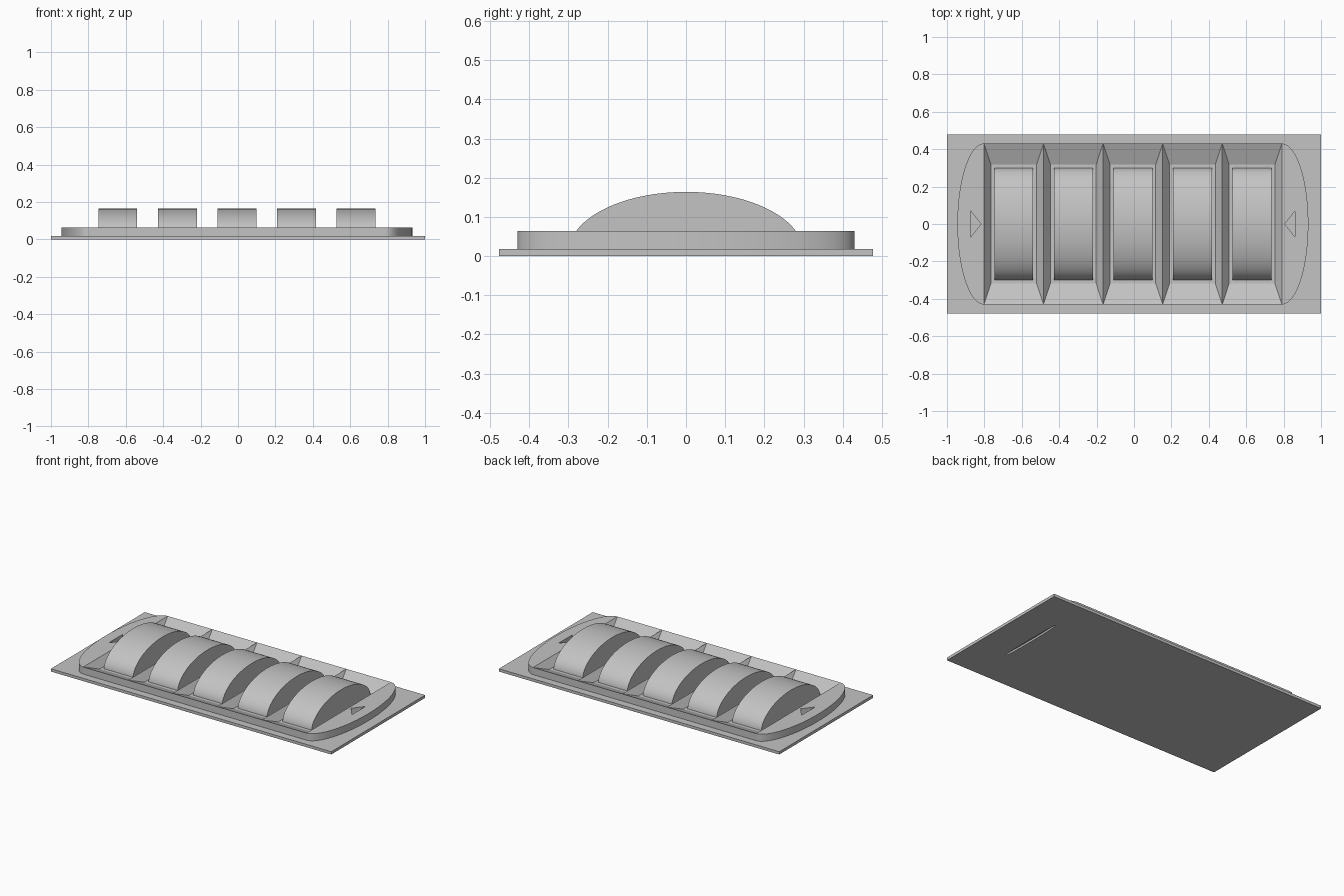
import bpy, bmesh
from math import sin, cos, pi, radians

cube = bpy.data.objects.get("Cube")
if cube:
    bpy.data.objects.remove(cube, do_unlink=True)

GREY = (0.55, 0.55, 0.55, 1)
mat = bpy.data.materials.new("plain grey")
mat.use_nodes = True
mat.diffuse_color = GREY
mat.node_tree.nodes["Principled BSDF"].inputs["Base Color"].default_value = GREY

BASE_TOP, RIM_TOP, WHEEL_TOP = 0.018, 0.064, 0.164
MID, PITCH, COUNT = -0.006, 0.3185, 5
HALF_Y = 0.43
END_X = PITCH * COUNT / 2


def finish(name, bm):
    bmesh.ops.recalc_face_normals(bm, faces=bm.faces)
    mesh = bpy.data.meshes.new(name)
    bm.to_mesh(mesh)
    bm.free()
    mesh.materials.append(mat)
    obj = bpy.data.objects.new(name, mesh)
    bpy.context.collection.objects.link(obj)
    return obj


def prism(name, points, offset):
    """Extrude a closed outline of 3D points along an offset."""
    bm = bmesh.new()
    face = bm.faces.new([bm.verts.new(p) for p in points])
    new = bmesh.ops.extrude_face_region(bm, geom=[face])["geom"]
    bmesh.ops.translate(bm, vec=offset,
                        verts=[v for v in new if isinstance(v, bmesh.types.BMVert)])
    return finish(name, bm)


def select(obj):
    bpy.ops.object.select_all(action="DESELECT")
    obj.select_set(True)
    bpy.context.view_layer.objects.active = obj


def smooth(obj):
    select(obj)
    bpy.ops.object.shade_smooth_by_angle(angle=radians(35))


def carve(obj, cutter):
    cutter.hide_render = True
    mod = obj.modifiers.new("carve", "BOOLEAN")
    mod.operation = "DIFFERENCE"
    mod.solver = "EXACT"
    mod.object = cutter
    select(obj)
    bpy.ops.object.modifier_apply(modifier=mod.name)
    bpy.data.objects.remove(cutter, do_unlink=True)


def rect(bm, x, hx, hy, z):
    return [bm.verts.new((x + sx * hx, sy * hy, z))
            for sx, sy in ((-1, -1), (1, -1), (1, 1), (-1, 1))]


# Flat base plate with a slim lens-shaped slot underneath
base = prism("base_plate", [(-1, -0.478, 0), (1, -0.478, 0), (1, 0.478, 0), (-1, 0.478, 0)],
             (0, 0, BASE_TOP))
lens = [(0.778 + 0.01 * sin(2 * pi * i / 32), 0.23 * cos(2 * pi * i / 32), -0.01)
        for i in range(32)]
carve(base, prism("slot_cutter", lens, (0, 0, 0.022)))

# Rounded frame ends with engraved arrows pointing inward
for side, name in ((-1, "right_frame_end"), (1, "left_frame_end")):
    edge = MID + side * END_X
    arc = [(edge + side * 0.142 * cos(a), HALF_Y * sin(a), BASE_TOP)
           for a in (-pi / 2 + pi * i / 48 for i in range(49))]
    end = prism(name, arc, (0, 0, RIM_TOP - BASE_TOP))
    tip, tail = edge + side * 0.016, edge + side * 0.071
    arrow = [(tip, 0, 0.022), (tail, -0.07, 0.022), (tail, 0.07, 0.022)]
    carve(end, prism("arrow_cutter", arrow, (0, 0, 0.1)))
    smooth(end)

for n in range(COUNT):
    x = MID + (n - (COUNT - 1) / 2) * PITCH

    # Pocket surround: knife-edge rim sloping down to the base
    bm = bmesh.new()
    rings = [rect(bm, x, PITCH / 2, HALF_Y, BASE_TOP),
             rect(bm, x, PITCH / 2, HALF_Y, RIM_TOP),
             rect(bm, x, PITCH / 2 - 0.037, 0.318, BASE_TOP)]
    for r in range(3):
        a, b = rings[r], rings[(r + 1) % 3]
        for i in range(4):
            j = (i + 1) % 4
            bm.faces.new((a[i], a[j], b[j], b[i]))
    finish(f"pocket_{n + 1}", bm)

    # Thumb wheel: half-elliptical dome standing in the pocket
    low = 0.009
    dome = [(x - 0.104, 0.3 * cos(pi * i / 48), low + (WHEEL_TOP - low) * sin(pi * i / 48))
            for i in range(49)]
    smooth(prism(f"wheel_{n + 1}", dome, (0.208, 0, 0)))
